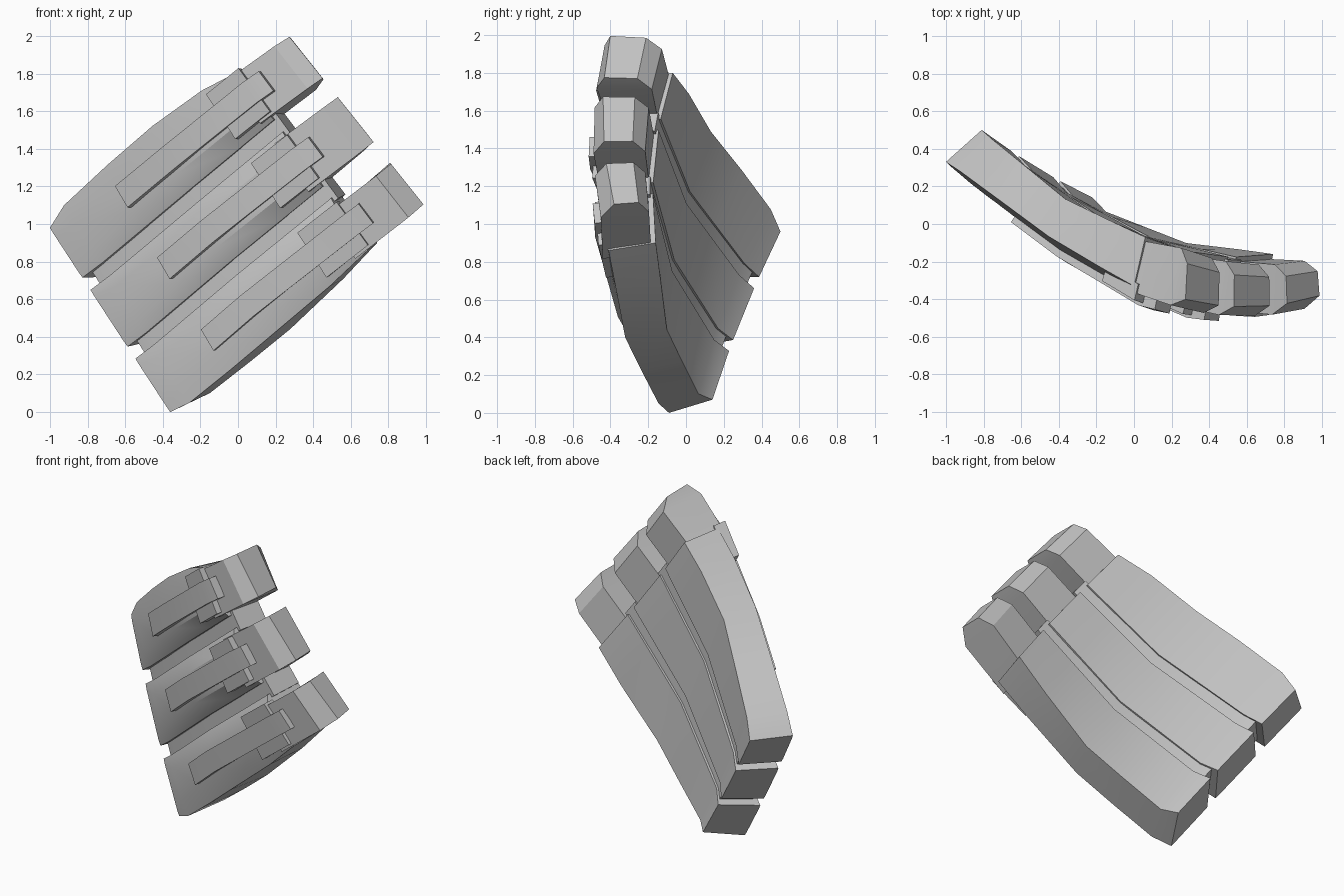
import bpy, bmesh, math
from mathutils import Vector

cube = bpy.data.objects.get("Cube")
if cube:
    bpy.data.objects.remove(cube, do_unlink=True)

grey = bpy.data.materials.new("plain_grey")
grey.use_nodes = True
grey.diffuse_color = (0.55, 0.55, 0.55, 1)
grey.node_tree.nodes["Principled BSDF"].inputs["Base Color"].default_value = grey.diffuse_color

# Guide rails, station by station from the base to the tips:
# upper back, upper front, lower back, lower front
RAILS = [
    ((-.81, .5, .96), (-1, .33, .98), (-.22, .14, .07), (-.36, -.09, 0)),
    ((-.73, .43, 1.04), (-.9, .26, 1.06), (-.16, .07, .12), (-.27, -.14, .07)),
    ((-.33, .11, 1.43), (-.42, -.09, 1.46), (.26, -.1, .47), (.15, -.32, .43)),
    ((.06, -.07, 1.8), (0, -.33, 1.81), (.74, -.16, .9), (.69, -.41, .86)),
    ((.25, -.12, 1.93), (.19, -.43, 1.95), (.91, -.19, 1.06), (.91, -.45, 1.03)),
    ((.28, -.21, 1.99), (.27, -.4, 2), (.98, -.25, 1.11), (.99, -.38, 1.1)),
]
# Name, slab range, tip range, bar centre, outer swelling, height of front relief
FINGERS = [
    ("upper", (0, .27), (.005, .25), .118, (1, 0), 1),
    ("middle", (.337, .645), (.362, .627), .488, (0, 0), 1),
    ("lower", (.71, 1), (.755, .995), .862, (0, .5), .75),
]


def place(t, v, d):
    """Point at length t, across v (upper to lower), depth d (back to front)."""
    i = min(int(t), len(RAILS) - 2)
    ub, uf, lb, lf = (Vector(a).lerp(Vector(b), t - i)
                      for a, b in zip(RAILS[i], RAILS[i + 1]))
    upper = ub + (uf - ub) * d
    lower = lb + (lf - lb) * d
    p = upper + (lower - upper) * v
    p.y -= (.02 + .01 * min(t, 3)) * 4 * v * (1 - v)
    return p


def loft(name, sections):
    """Skin a list of (t, [(v, d), ...]) sections and cap both ends."""
    bm = bmesh.new()
    rings = [[bm.verts.new(place(t, v, d)) for v, d in ring] for t, ring in sections]
    n = len(rings[0])
    for a, b in zip(rings, rings[1:]):
        for j in range(n):
            k = (j + 1) % n
            bm.faces.new((a[j], a[k], b[k], b[j]))
    bm.faces.new(rings[0])
    bm.faces.new(rings[-1])
    bmesh.ops.recalc_face_normals(bm, faces=bm.faces)
    mesh = bpy.data.meshes.new(name)
    bm.to_mesh(mesh)
    bm.free()
    obj = bpy.data.objects.new(name, mesh)
    mesh.materials.append(grey)
    bpy.context.collection.objects.link(obj)
    bpy.ops.object.select_all(action='DESELECT')
    obj.select_set(True)
    bpy.context.view_layer.objects.active = obj
    bpy.ops.object.shade_smooth_by_angle(angle=math.radians(30))


def box(v0, v1, back, front):
    return [(v0, back), (v0, front), (v1, front), (v1, back)]


def slab_section(span, outer, swell, crown, inset, groove):
    """Front rises to a narrow panel; inner edges sink into the grooves."""
    v0, v1 = span[0] - swell * outer[0], span[1] + swell * outer[1]
    d0 = 1 if span[0] == 0 else 1 - groove
    d1 = 1 if span[1] == 1 else 1 - groove
    return [(v0, 0), (v0, d0), (span[0] + inset, 1 + crown),
            (span[1] - inset, 1 + crown), (v1, d1), (v1, 0)]


for side, span, tip, mid, outer, relief in FINGERS:
    # Long curved slab: station, swelling, crown, panel inset, groove depth
    loft(side + "_finger_slab", [
        (t, slab_section(span, outer, swell, crown * relief, inset, groove))
        for t, swell, crown, inset, groove in (
            (0, 0, .01, .03, 0), (1, .04, .06, .06, .04),
            (1.5, .055, .1, .075, .06), (2, .06, .13, .08, .08),
            (2.6, .04, .15, .08, .09), (3, 0, .16, .08, .09))])
    # Blunt tip with chamfered end
    loft(side + "_finger_tip", [
        (2.9, box(*tip, .12, 1.16)),
        (4, box(*tip, .02, 1)),
        (5, box(*tip, 0, 1))])
    # Wide knuckle plate
    loft(side + "_knuckle_plate", [
        (t, box(mid - .12, mid + .12, .92, 1 + .25 * relief)) for t in (2.64, 3.1)])
    # Narrow raised bar
    loft(side + "_raised_bar", [
        (t, box(mid - .055, mid + .055, .9, 1 + rise * relief))
        for t, rise in ((1.5, .25), (2, .29), (3, .33), (3.42, .24))])

# Recessed webs joining neighbouring fingers
for (_, above, *_), (_, below, *_) in zip(FINGERS, FINGERS[1:]):
    a, b = above[1] - .02, below[0] + .02
    loft("finger_web", [
        (t, box(a, b, .05, front))
        for t, front in ((.35, .88), (1, .88), (2, .85), (3.1, .83))])
